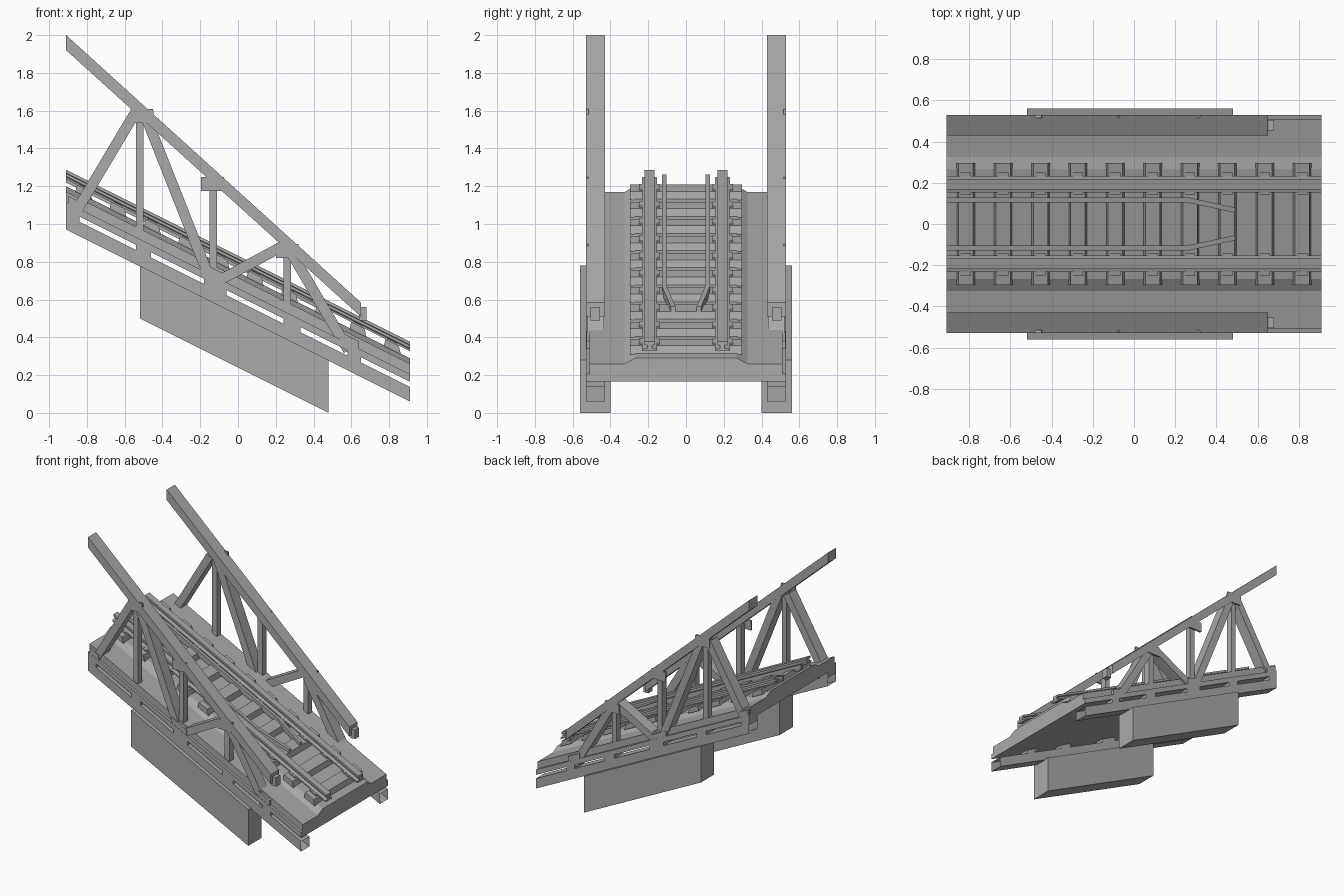
import bpy, bmesh
from mathutils import Vector

cube = bpy.data.objects.get("Cube")
if cube:
    bpy.data.objects.remove(cube, do_unlink=True)

GREY = (0.4, 0.4, 0.4, 1)
steel = bpy.data.materials.new("plain_grey")
steel.use_nodes = True
steel.diffuse_color = GREY
steel.node_tree.nodes["Principled BSDF"].inputs["Base Color"].default_value = GREY

SLOPE = 0.5          # drop per unit of x
END = 0.91           # half length of the span


def prism(name, pts, vec, slope=True, mirror=True, open_ends=False):
    """Extrude a closed outline along vec, then shear it down the gradient."""
    bm = bmesh.new()
    a = [bm.verts.new(p) for p in pts]
    b = [bm.verts.new(Vector(p) + Vector(vec)) for p in pts]
    n = len(pts)
    for i in range(n):
        j = (i + 1) % n
        bm.faces.new((a[i], a[j], b[j], b[i]))
    if not open_ends:
        bm.faces.new(a[::-1])
        bm.faces.new(b)
    if slope:
        for v in bm.verts:
            v.co.z -= SLOPE * v.co.x
    bmesh.ops.recalc_face_normals(bm, faces=bm.faces)
    me = bpy.data.meshes.new(name)
    bm.to_mesh(me)
    bm.free()
    me.materials.append(steel)
    ob = bpy.data.objects.new(name, me)
    bpy.context.collection.objects.link(ob)
    if mirror:
        mod = ob.modifiers.new("both_sides", 'MIRROR')
        mod.use_axis = (False, True, False)
        mod.use_mirror_merge = False
    return ob


def along(name, section, x0=-END, x1=END, **kw):
    """Sweep a (y, height) section down the slope."""
    return prism(name, [(x0, y, h) for y, h in section], (x1 - x0, 0, 0), **kw)


def rect(y0, y1, h0, h1):
    return [(y0, h0), (y1, h0), (y1, h1), (y0, h1)]


def side_plate(name, outline, y0, y1):
    """Extrude an unsloped (x, z) outline sideways."""
    return prism(name, [(x, y0, z) for x, z in outline], (0, y1 - y0, 0), slope=False)


def bar(name, p, q, width, y0=0.435, y1=0.522):
    """Straight truss member between two (x, z) points."""
    p, q = Vector(p), Vector(q)
    d = (q - p).normalized()
    s = Vector((-d.y, d.x)) * width / 2
    side_plate(name, [p + s, q + s, q - s, p - s], y0, y1)


def repeat(ob, count, step):
    mod = ob.modifiers.new("repeat", 'ARRAY')
    mod.count = count
    mod.use_relative_offset = False
    mod.use_constant_offset = True
    mod.constant_offset_displace = (step, 0, -SLOPE * step)


# Deck, ballast and supports
along("deck", rect(-0.43, 0.43, 0.62, 0.715), mirror=False)
along("ballast", [(-0.325, 0.715), (0.325, 0.715), (0.268, 0.745), (-0.268, 0.745)], mirror=False)
along("bottom_beam", rect(0.43, 0.53, 0.515, 0.592), open_ends=True)
along("pier_block", rect(0.40, 0.56, 0.24, 0.52), -0.52, 0.48)

# Lower chord with a projecting bottom flange
along("lower_chord", [(0.43, 0.62), (0.53, 0.62), (0.53, 0.66),
                      (0.51, 0.66), (0.51, 0.715), (0.43, 0.715)])
for x0, x1 in ((-END, -0.84), (-0.54, -0.46), (-0.18, -0.06), (0.24, 0.33), (0.58, 0.65)):
    along("beam_spacer", rect(0.43, 0.53, 0.58, 0.63), x0, x1)

# Upper chord and its end block
side_plate("upper_chord", [(-END, 2.0), (0.65, 0.585), (0.65, 0.51), (-END, 1.92)], 0.43, 0.53)
side_plate("chord_end_block", [(0.64, 0.49), (0.68, 0.49), (0.68, 0.56), (0.64, 0.56)], 0.455, 0.505)

# Diagonals
for p, q in (((-0.55, 1.58), (-0.86, 1.06)),
             ((-0.485, 1.56), (-0.145, 0.70)),
             ((-0.12, 0.69), (0.25, 0.89)),
             ((0.275, 0.86), (0.585, 0.33))):
    bar("diagonal", p, q, 0.056)

# Posts
for x, top in ((-0.52, 1.58), (-0.13, 1.22), (0.26, 0.87)):
    bar("post", (x, top), (x, 0.69 - SLOPE * x), 0.04, 0.455, 0.505)

# Gusset plates at the joints, tucked under the upper chord
for x, top in ((-0.57, 1.61), (-0.195, 1.25), (0.2, 0.895)):
    side_plate("upper_gusset", [(x, top), (x + 0.12, top), (x + 0.13, top - 0.075), (x, top - 0.075)],
               0.515, 0.529)
for x0, x1 in ((-0.9, -0.82), (-0.2, -0.07), (0.54, 0.64)):
    along("lower_gusset", rect(0.51, 0.528, 0.62, 0.7), x0, x1)

# Sleepers and rail chairs
STEP = 0.1815
X0 = -4.5 * STEP
sleeper = prism("sleepers", [(X0 - 0.045, -0.297, 0.74), (X0 + 0.045, -0.297, 0.74),
                             (X0 + 0.035, -0.297, 0.782), (X0 - 0.035, -0.297, 0.782)],
                (0, 0.594, 0), mirror=False)
repeat(sleeper, 10, STEP)
chair = along("rail_chairs", rect(0.14, 0.25, 0.78, 0.79), X0 - 0.025, X0 + 0.025)
repeat(chair, 10, STEP)

# Running rails with foot, web and head
half = [(0.04, 0.782), (0.04, 0.792), (0.012, 0.797), (0.012, 0.812), (0.026, 0.815), (0.026, 0.832)]
profile = half + [(-y, h) for y, h in reversed(half)]
along("running_rail", [(0.193 + y, h) for y, h in profile])

# Guard rails, bent inward at the lower end
prism("guard_rail", [(x, y, 0.765) for x, y in
                     ((-END, 0.104), (0.26, 0.104), (0.49, 0.055),
                      (0.49, 0.08), (0.27, 0.128), (-END, 0.128))], (0, 0, 0.042))
